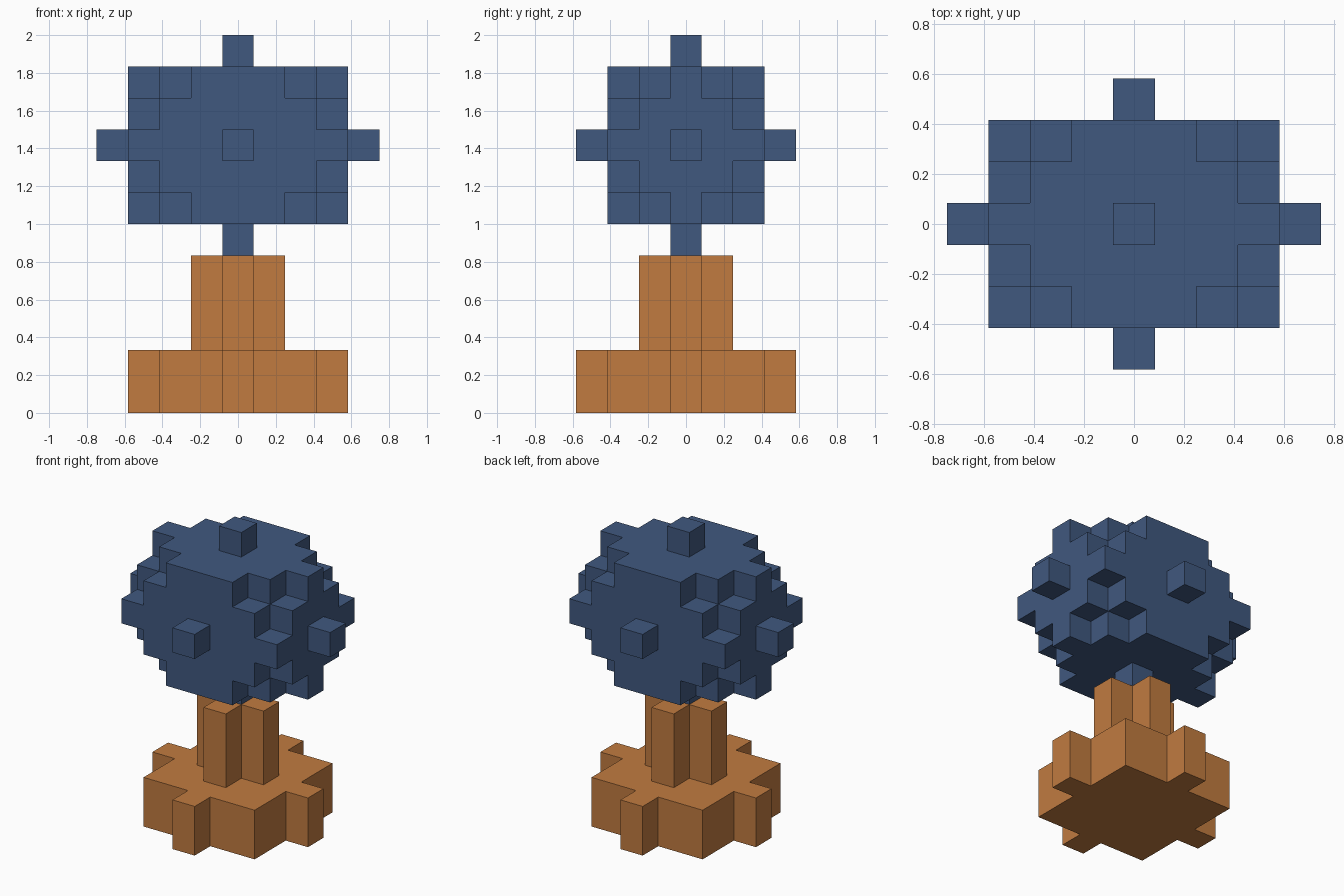
import bpy
import bmesh
from mathutils import Vector

if "Cube" in bpy.data.objects:
    bpy.data.objects.remove(bpy.data.objects["Cube"], do_unlink=True)

U = 1 / 6  # edge length of one block


def make_material(name, rgb):
    mat = bpy.data.materials.new(name)
    mat.use_nodes = True
    mat.diffuse_color = (*rgb, 1)
    mat.node_tree.nodes["Principled BSDF"].inputs["Base Color"].default_value = (*rgb, 1)
    return mat


def finish(bm, name, mat):
    bmesh.ops.recalc_face_normals(bm, faces=bm.faces)
    mesh = bpy.data.meshes.new(name)
    bm.to_mesh(mesh)
    bm.free()
    mesh.materials.append(mat)
    obj = bpy.data.objects.new(name, mesh)
    bpy.context.collection.objects.link(obj)
    return obj


def prism(name, quarter, z0, z1, mat):
    """Repeat a quarter outline four times around z and extrude it (block units)."""
    outline, pts = [], quarter
    for _ in range(4):
        outline += pts
        pts = [(-y, x) for x, y in pts]
    bm = bmesh.new()
    face = bm.faces.new([bm.verts.new((x * U, y * U, z0 * U)) for x, y in outline])
    top = bmesh.ops.extrude_face_region(bm, geom=[face], use_keep_orig=True)["geom"]
    bmesh.ops.translate(bm, vec=(0, 0, (z1 - z0) * U),
                        verts=[g for g in top if isinstance(g, bmesh.types.BMVert)])
    return finish(bm, name, mat)


def block_shell(name, cells, centre_z, mat):
    """Outer skin of a set of unit blocks, without hidden inner faces."""
    bm = bmesh.new()
    for cell in cells:
        for axis in range(3):
            for sign in (-1, 1):
                step = [0, 0, 0]
                step[axis] = sign
                if tuple(c + s for c, s in zip(cell, step)) in cells:
                    continue
                corners = []
                for a, b in ((-1, -1), (1, -1), (1, 1), (-1, 1)):
                    p = Vector(cell) + Vector(step) / 2
                    p[(axis + 1) % 3] += a / 2
                    p[(axis + 2) % 3] += b / 2
                    p.z += centre_z
                    corners.append(bm.verts.new(p * U))
                bm.faces.new(corners)
    bmesh.ops.remove_doubles(bm, verts=bm.verts, dist=U / 100)
    return finish(bm, name, mat)


wood = make_material("orange_brown", (0.533, 0.198, 0.051))
leaf = make_material("slate_blue", (0.051, 0.098, 0.212))

# Base slab with a one-block stub on each side
prism("base", [(.5, -3.5), (.5, -2.5), (2.5, -2.5), (2.5, -.5), (3.5, -.5)], 0, 2, wood)

# Cross-shaped trunk
prism("trunk", [(.5, -1.5), (.5, -.5), (1.5, -.5)], 2, 5, wood)

# Rounded crown of blocks, stretched along x
crown = {(i, j, k)
         for i in range(-3, 4) for j in range(-2, 3) for k in range(-2, 3)
         if abs(i) + abs(j) + abs(k) <= 5}

# Single-block tips on all six sides of the crown
for s in (-1, 1):
    crown |= {(4 * s, 0, 0), (0, 3 * s, 0), (0, 0, 3 * s)}

block_shell("crown", crown, 8.5, leaf)
